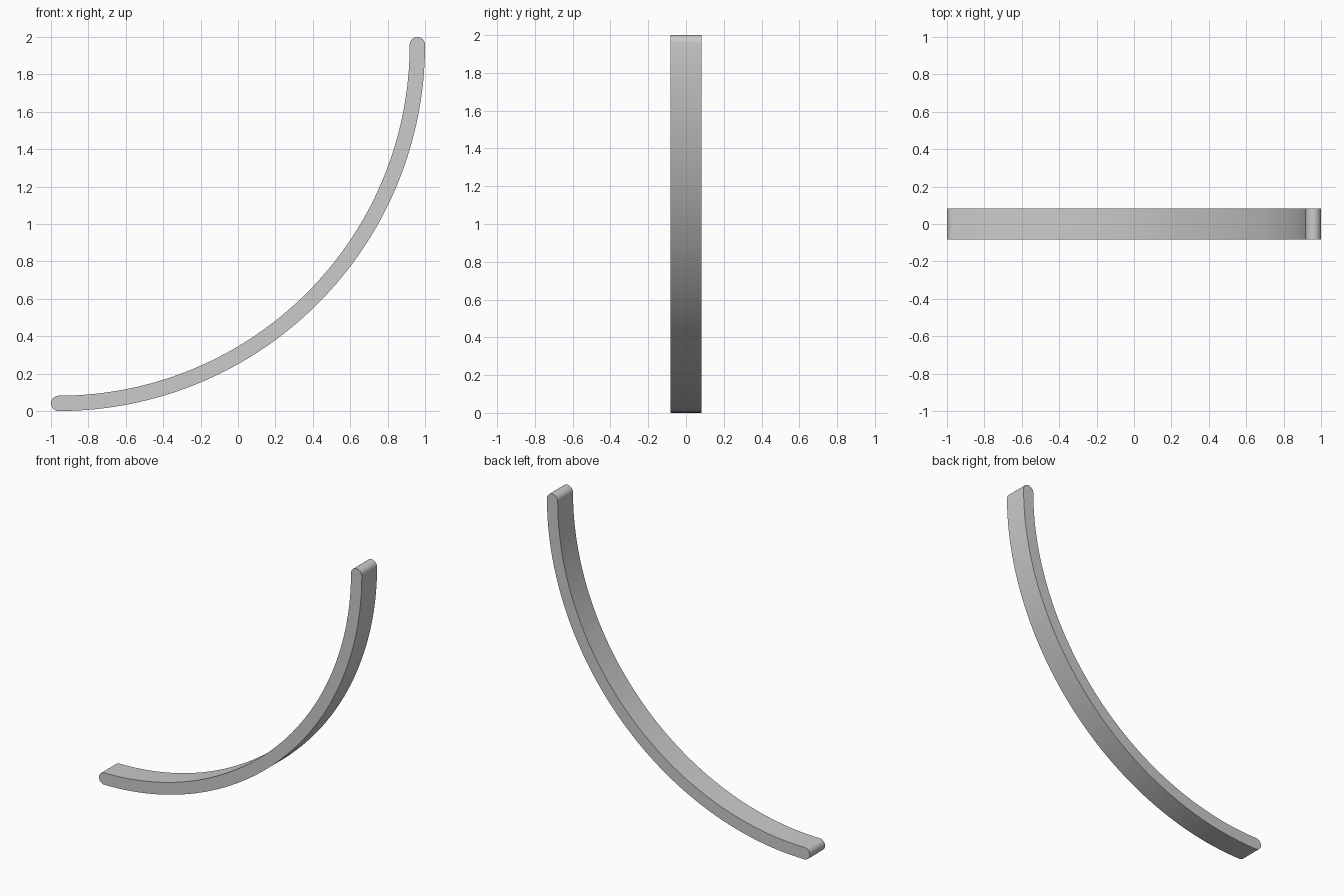
import bpy, bmesh
from math import sin, cos, pi

if "Cube" in bpy.data.objects:
    bpy.data.objects.remove(bpy.data.objects["Cube"])

HALF = 0.041               # half thickness of the band, also the end radius
HALF_W = 0.083             # half width in y
RAD = 2 - 2 * HALF         # centre-line radius
CX, CZ = -1 + HALF, 2 - HALF


def arc(cx, cz, r, a0, a1, n):
    return [(cx + r * cos(a0 + (a1 - a0) * i / n),
             cz + r * sin(a0 + (a1 - a0) * i / n)) for i in range(n + 1)]


# Outline: outer quarter arc, round top end, inner arc, round bottom end
outline = arc(CX, CZ, RAD + HALF, -pi / 2, 0, 64)
outline += arc(CX + RAD, CZ, HALF, 0, pi, 16)[1:]
outline += arc(CX, CZ, RAD - HALF, 0, -pi / 2, 64)[1:]
outline += arc(CX, CZ - RAD, HALF, pi / 2, 3 * pi / 2, 16)[1:-1]

# Extrude the outline across the width
bm = bmesh.new()
face = bm.faces.new([bm.verts.new((x, -HALF_W, z)) for x, z in outline])
ext = bmesh.ops.extrude_face_region(bm, geom=[face])
verts = [g for g in ext["geom"] if isinstance(g, bmesh.types.BMVert)]
bmesh.ops.translate(bm, verts=verts, vec=(0, 2 * HALF_W, 0))
bmesh.ops.recalc_face_normals(bm, faces=bm.faces[:])
mesh = bpy.data.meshes.new("curved_band")
bm.to_mesh(mesh)
bm.free()

band = bpy.data.objects.new("curved_band", mesh)
bpy.context.collection.objects.link(band)
bpy.context.view_layer.objects.active = band
band.select_set(True)
bpy.ops.object.shade_smooth_by_angle()
